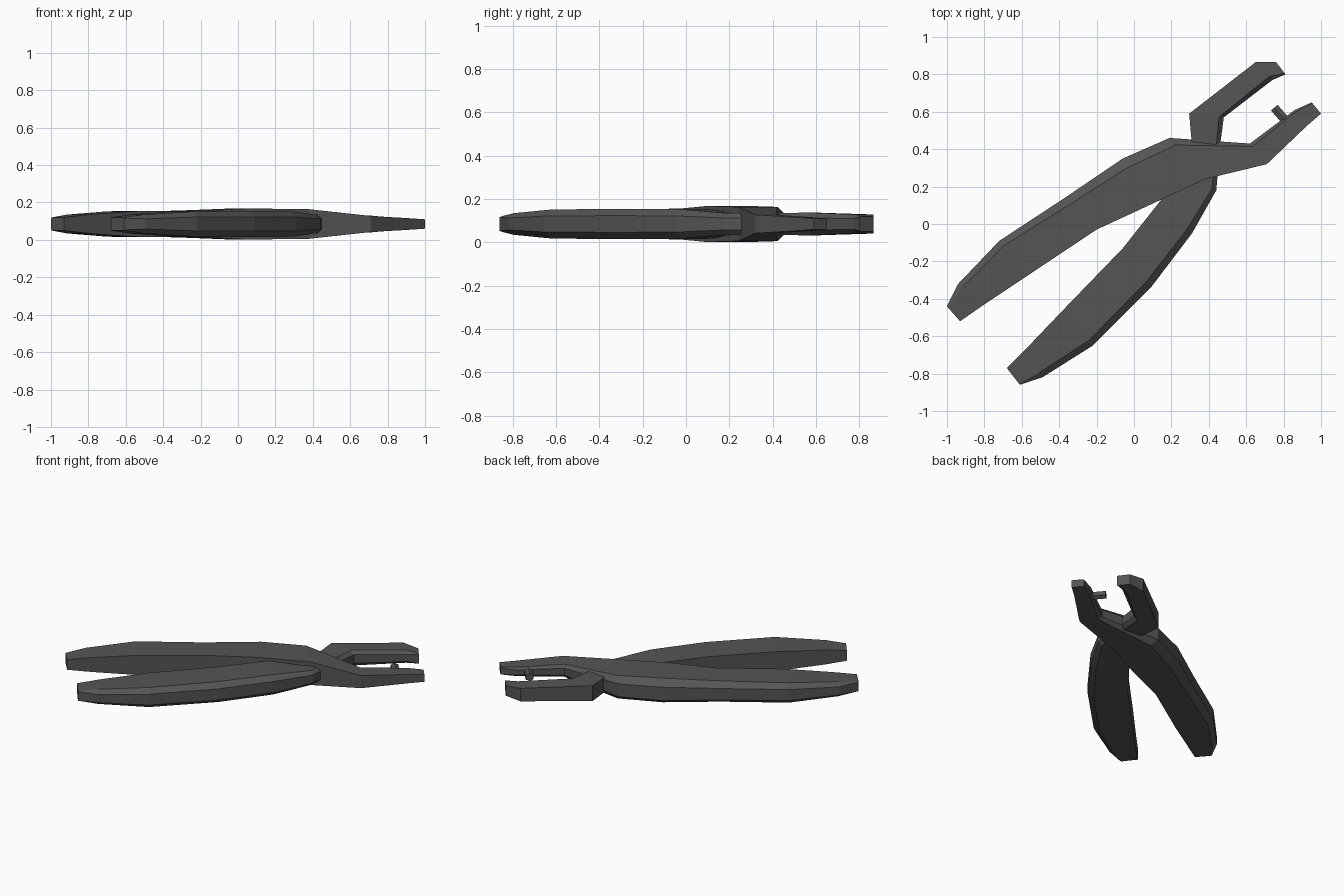
import bpy
import bmesh
from math import pi
from mathutils import Vector

if "Cube" in bpy.data.objects:
    bpy.data.objects.remove(bpy.data.objects["Cube"])

MID = 0.085  # height of the flat symmetry plane

steel = bpy.data.materials.new("dark_grey")
steel.use_nodes = True
steel.diffuse_color = (0.09, 0.09, 0.09, 1)
steel.node_tree.nodes["Principled BSDF"].inputs["Base Color"].default_value = (0.09, 0.09, 0.09, 1)


def finish(name, bm):
    bmesh.ops.recalc_face_normals(bm, faces=bm.faces[:])
    mesh = bpy.data.meshes.new(name)
    bm.to_mesh(mesh)
    bm.free()
    mesh.materials.append(steel)
    obj = bpy.data.objects.new(name, mesh)
    bpy.context.collection.objects.link(obj)
    return obj


def lever(name, stations):
    """Loft six-sided sections: plain edge, chamfered edge, half height, chamfer width."""
    bm = bmesh.new()
    rings = []
    for px, py, cx, cy, half, cut in stations:
        plain, edge = Vector((px, py)), Vector((cx, cy))
        ridge = edge + (plain - edge).normalized() * cut
        wall = half * 0.55 if cut > 0.01 else half * 0.9
        section = [(plain, half), (ridge, half), (edge, wall),
                   (edge, -wall), (ridge, -half), (plain, -half)]
        rings.append([bm.verts.new((p.x, p.y, MID + z)) for p, z in section])
    for a, b in zip(rings, rings[1:]):
        for i in range(6):
            j = (i + 1) % 6
            bm.faces.new((a[i], a[j], b[j], b[i]))
    bm.faces.new(rings[0])
    bm.faces.new(rings[-1])
    return finish(name, bm)


# Thick lever: handle, pivot and lower jaw
lever("outer_lever", [
    (-.93, -.52, -1.0, -.44, .035, .008),
    (-.80, -.43, -.94, -.32, .050, .03),
    (-.56, -.27, -.72, -.09, .068, .035),
    (-.20, -.03, -.37, .14, .071, .045),
    (.07, .095, -.06, .35, .083, .055),
    (.38, .24, .19, .46, .079, .05),
    (.71, .32, .62, .43, .043, .02),
    (.93, .53, .86, .61, .030, .012),
    (1.0, .59, .95, .65, .025, .006)])

# Thin lever: handle, waist passing through the pivot, and hooked jaw
lever("inner_lever", [
    (-.68, -.77, -.61, -.86, .035, .008),
    (-.58, -.67, -.49, -.82, .050, .03),
    (-.36, -.44, -.22, -.65, .067, .035),
    (-.06, -.13, .09, -.34, .070, .04),
    (.13, .11, .31, -.05, .068, .035),
    (.24, .25, .44, .18, .050, .025),
    (.31, .42, .46, .42, .050, .02),
    (.295, .59, .48, .57, .053, .025),
    (.65, .865, .74, .77, .044, .025),
    (.76, .865, .81, .80, .035, .008)])

# Small stud standing on the jaw
start, end = Vector((.75, .622, MID)), Vector((.83, .53, MID))
axis = end - start
bm = bmesh.new()
bmesh.ops.create_cone(bm, cap_ends=True, segments=6, radius1=.027, radius2=.027, depth=axis.length)
stud = finish("jaw_stud", bm)
stud.location = (start + end) / 2
stud.rotation_euler = axis.to_track_quat("Z", "Y").to_euler()
